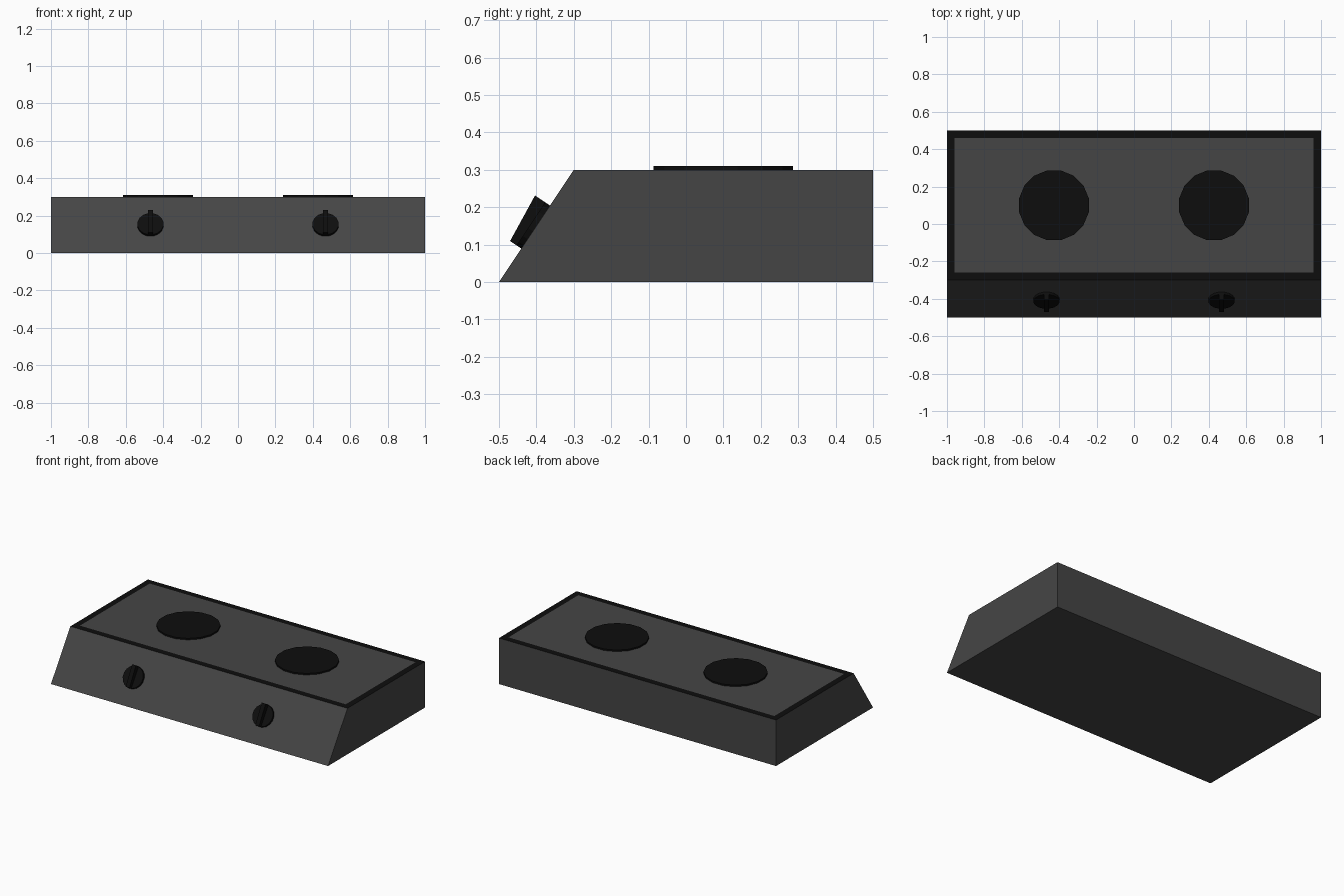
import bpy, bmesh, math
from mathutils import Matrix, Vector

if "Cube" in bpy.data.objects:
    bpy.data.objects.remove(bpy.data.objects["Cube"])


def material(name, v):
    m = bpy.data.materials.new(name)
    m.diffuse_color = (v, v, v, 1)
    m.use_nodes = True
    m.node_tree.nodes["Principled BSDF"].inputs["Base Color"].default_value = m.diffuse_color
    return m


GREY = material("dark_grey", 0.06)
BLACK = material("black", 0.004)


def finish(bm, name, mats, matrix=None):
    bmesh.ops.recalc_face_normals(bm, faces=bm.faces)
    me = bpy.data.meshes.new(name)
    bm.to_mesh(me)
    bm.free()
    for m in mats:
        me.materials.append(m)
    ob = bpy.data.objects.new(name, me)
    bpy.context.collection.objects.link(ob)
    if matrix:
        ob.matrix_world = matrix
    return ob


def prism(bm, profile, x0, x1):
    """Extrude a (y, z) profile along x."""
    f = bm.faces.new([bm.verts.new((x0, y, z)) for y, z in profile])
    ext = bmesh.ops.extrude_face_region(bm, geom=[f])["geom"]
    bmesh.ops.translate(bm, vec=(x1 - x0, 0, 0),
                        verts=[v for v in ext if isinstance(v, bmesh.types.BMVert)])


def disc(bm, radius, depth, sides, z0=0.0):
    rot = Matrix.Rotation(math.pi / sides, 4, 'Z')
    bmesh.ops.create_cone(bm, cap_ends=True, segments=sides, radius1=radius,
                          radius2=radius, depth=depth,
                          matrix=Matrix.Translation((0, 0, z0 + depth / 2)) @ rot)


# Body with sloped front; the top is inset into a black rim and a grey panel
bm = bmesh.new()
prism(bm, [(-0.5, 0), (0.5, 0), (0.5, 0.3), (-0.3, 0.3)], -1, 1)
bmesh.ops.recalc_face_normals(bm, faces=bm.faces)
top = next(f for f in bm.faces if f.normal.z > 0.99)
rim = bmesh.ops.inset_region(bm, faces=[top], thickness=0.057)["faces"]
for f in rim:
    f.material_index = 1
finish(bm, "body", [GREY, BLACK])

# Local frame of the sloped panel: y runs up the slope, z points outward
up = Vector((0, 0.2, 0.3)).normalized()
out = Vector((0, -0.3, 0.2)).normalized()
slope = Matrix((Vector((1, 0, 0)), up, out)).transposed().to_4x4()

for side, s in (("left", -1), ("right", 1)):
    # Hot plate
    bm = bmesh.new()
    disc(bm, 0.19, 0.015, 16, -0.005)
    finish(bm, side + "_burner", [BLACK], Matrix.Translation((0.428 * s, 0.1, 0.3)))

    # Knob: thin disc with a tapered grip bar
    bm = bmesh.new()
    disc(bm, 0.07, 0.018, 16, -0.003)
    prism(bm, [(-0.069, -0.002), (0.069, -0.002), (0.069, 0.048), (-0.069, 0.036)],
          -0.014, 0.014)
    finish(bm, side + "_knob", [BLACK],
           Matrix.Translation((0.468 * s, -0.402, 0.147)) @ slope)
